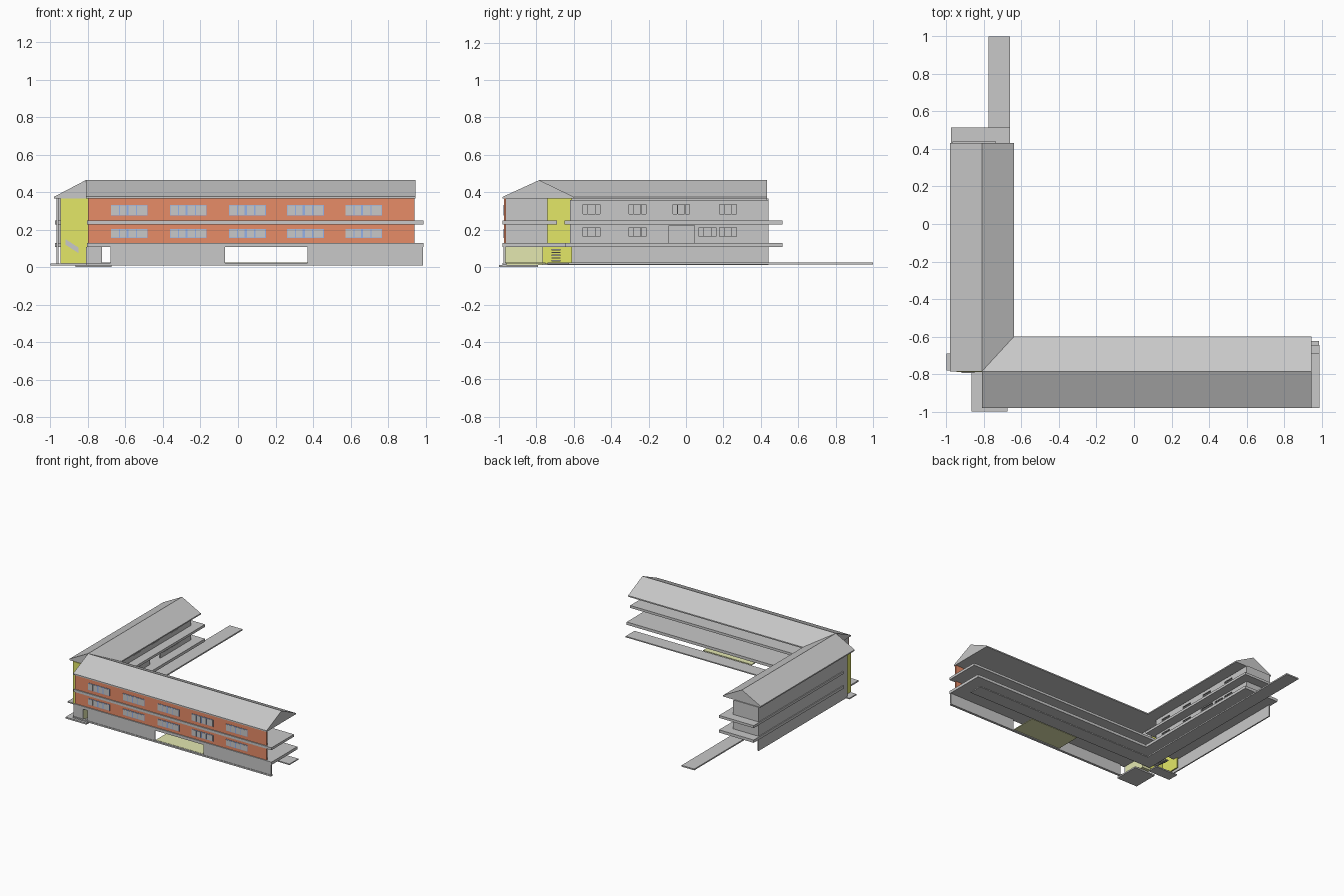
import bpy
import bmesh

if "Cube" in bpy.data.objects:
    bpy.data.objects.remove(bpy.data.objects["Cube"])

def mat(name, r, g, b):
    m = bpy.data.materials.new(name)
    m.diffuse_color = (r, g, b, 1)
    m.use_nodes = True
    m.node_tree.nodes["Principled BSDF"].inputs["Base Color"].default_value = m.diffuse_color
    return m

GRAY = mat("concrete_gray", 0.58, 0.58, 0.58)
ORANGE = mat("terracotta", 0.82, 0.27, 0.14)
YELLOW = mat("stair_yellow", 0.79, 0.82, 0.14)
PALE = mat("pale_yellow", 0.80, 0.83, 0.45)
BLUE = mat("frame_blue", 0.30, 0.44, 0.80)

def mesh(name, verts, faces, m):
    me = bpy.data.meshes.new(name)
    me.from_pydata(verts, [], faces)
    me.materials.append(m)
    ob = bpy.data.objects.new(name, me)
    bpy.context.collection.objects.link(ob)
    bm = bmesh.new()
    bm.from_mesh(me)
    bmesh.ops.recalc_face_normals(bm, faces=bm.faces)
    bm.to_mesh(me)
    bm.free()
    return ob

def boxes(name, dims, m=GRAY):
    """One object made of several boxes (x0, x1, y0, y1, z0, z1)."""
    v, f = [], []
    for x0, x1, y0, y1, z0, z1 in dims:
        o = len(v)
        v += [(x, y, z) for z in (z0, z1) for x, y in ((x0, y0), (x1, y0), (x1, y1), (x0, y1))]
        q = [(3, 2, 1, 0), (4, 5, 6, 7)] + [(i, (i + 1) % 4, (i + 1) % 4 + 4, i + 4) for i in range(4)]
        f += [tuple(o + i for i in p) for p in q]
    return mesh(name, v, f, m)

def box(name, x0, x1, y0, y1, z0, z1, m=GRAY):
    return boxes(name, [(x0, x1, y0, y1, z0, z1)], m)

def prism(name, profile, place, a, b, m=GRAY):
    """Extrude a closed profile between a and b; place maps (u, z, t) to xyz."""
    n = len(profile)
    v = [place(u, z, t) for t in (a, b) for u, z in profile]
    f = [tuple(range(n))[::-1], tuple(range(n, 2 * n))]
    f += [(i, (i + 1) % n, (i + 1) % n + n, i + n) for i in range(n)]
    return mesh(name, v, f, m)

# Gabled roofs, meeting in a valley
def gable(lo, mid, hi):
    return [(lo, 0.366), (hi, 0.366), (hi, 0.376), (mid, 0.465), (lo, 0.376)]
prism("front_wing_roof", gable(-0.98, -0.785, -0.60), lambda u, z, t: (t, u, z), -0.81, 0.945)
prism("left_wing_roof", gable(-0.98, -0.81, -0.64), lambda u, z, t: (u, t, z), -0.785, 0.432)

# Front wing: orange facade, open galleries behind it
box("front_wing_facade", -0.80, 0.94, -0.972, -0.962, 0.125, 0.367, ORANGE)
box("front_wing_left_wall", -0.80, -0.79, -0.962, -0.74, 0.125, 0.367)
box("front_wing_upper_slab", -0.805, 0.99, -0.98, -0.69, 0.228, 0.248)
box("front_wing_lower_slab", -0.805, 0.99, -0.98, -0.645, 0.107, 0.13)

# Ground storey wall with a wide opening and an entry
boxes("ground_wall", [(-0.68, -0.07, -0.976, -0.966, 0.012, 0.11),
                      (0.37, 0.985, -0.976, -0.966, 0.012, 0.11)])
box("ground_sill", -0.81, 0.985, -0.98, -0.96, 0.01, 0.022)
box("passage_floor", -0.07, 0.37, -0.966, -0.75, 0.017, 0.024, PALE)
box("gallery_path", -0.66, 0.985, -0.74, -0.625, 0.013, 0.022)
box("entry_block", -0.805, -0.725, -0.965, -0.765, 0.012, 0.107, PALE)
box("entry_block_front", -0.81, -0.724, -0.972, -0.965, 0.012, 0.107)
box("entry_step", -0.865, -0.675, -1.0, -0.79, 0.0, 0.012)

# Left wing: outer wall, courtyard wall with window holes, slabs
box("left_wing_outer_wall", -0.968, -0.958, -0.71, 0.44, 0.01, 0.367)
box("left_wing_end_wall", -0.958, -0.745, 0.43, 0.44, 0.125, 0.367)
box("left_wing_upper_slab", -0.975, -0.66, -0.65, 0.515, 0.228, 0.248)
box("left_wing_lower_slab", -0.975, -0.66, -0.65, 0.515, 0.107, 0.13)
box("garden_path", -0.775, -0.66, -0.74, 1.0, 0.013, 0.024)

def holed_wall(name, z0, z1, holes):
    """Courtyard wall along y; holes are (y0, y1, z0, z1) sorted by y."""
    parts, y = [], -0.62
    for a, b, lo, hi in holes:
        parts.append((-0.745, -0.735, y, a, z0, z1))
        if lo > z0:
            parts.append((-0.745, -0.735, a, b, z0, lo))
        parts.append((-0.745, -0.735, a, b, hi, z1))
        y = b
    parts.append((-0.745, -0.735, y, 0.44, z0, z1))
    boxes(name, parts)

def court_windows(centres, lo, hi):
    return [(c - 0.045, c + 0.045, lo, hi) for c in centres]
upper = court_windows((-0.505, -0.26, -0.025, 0.225), 0.285, 0.335)
lower = court_windows((-0.505, -0.26, 0.115, 0.225), 0.165, 0.213)
holed_wall("courtyard_wall_upper", 0.248, 0.36, upper)
holed_wall("courtyard_wall_lower", 0.13, 0.228,
           lower[:2] + [(-0.09, 0.045, 0.13, 0.222)] + lower[2:])
boxes("courtyard_mullions", [(-0.742, -0.738, (a + b) / 2 + s - 0.002, (a + b) / 2 + s + 0.002, lo, hi)
                             for a, b, lo, hi in upper + lower for s in (-0.02, 0.02)])

# Yellow stair tower walls in the corner, with steps and a flight
box("stair_tower_front", -0.945, -0.80, -0.79, -0.78, 0.02, 0.367, YELLOW)
box("stair_tower_side", -0.945, -0.935, -0.78, -0.61, 0.02, 0.367, YELLOW)
box("side_step", -1.0, -0.80, -0.78, -0.69, 0.01, 0.02)
prism("stair_flight", [(-0.92, 0.15), (-0.92, 0.12), (-0.85, 0.075), (-0.85, 0.105)],
      lambda u, z, t: (u, t, z), -0.793, -0.787)
boxes("stair_treads", [(-0.90 + 0.02 * i, -0.87 + 0.02 * i, -0.72, -0.67, 0.09 - 0.015 * i, 0.097 - 0.015 * i)
                       for i in range(5)])

# Front windows: blue frame plates with gray panes
for k, cx in enumerate((-0.58, -0.265, 0.05, 0.36, 0.67)):
    for lvl, (z0, z1) in enumerate(((0.155, 0.205), (0.276, 0.332))):
        box(f"window_frame_{k}_{lvl}", cx - 0.098, cx + 0.098, -0.975, -0.971, z0, z1, BLUE)
        boxes(f"window_panes_{k}_{lvl}",
              [(cx + a, cx + b, -0.977, -0.974, z0 + 0.003, z1 - 0.003)
               for a, b in ((-0.096, -0.055), (-0.05, -0.015), (-0.003, 0.035), (0.042, 0.094))])
